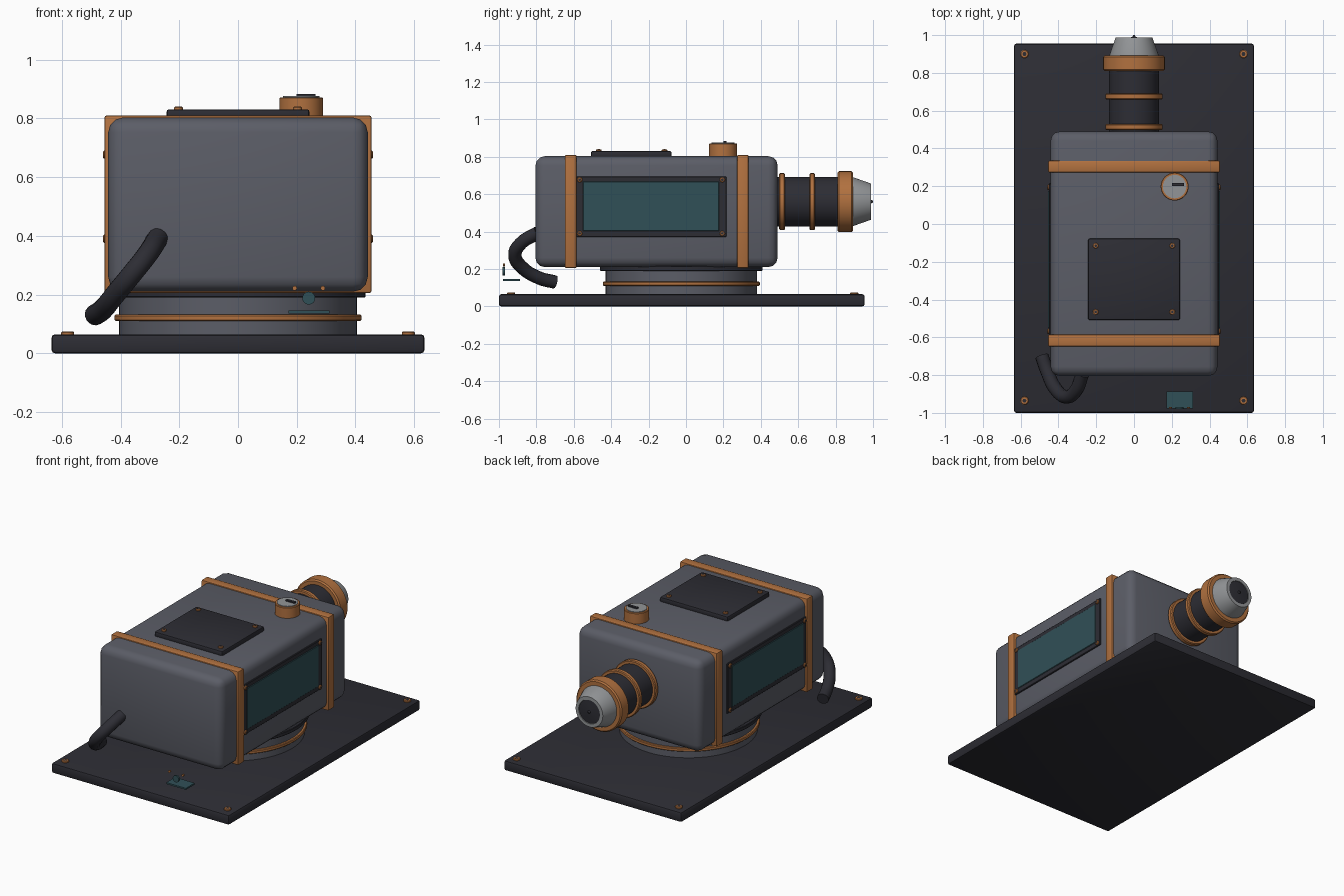
import bpy, bmesh, math
from mathutils import Vector

if "Cube" in bpy.data.objects:
    bpy.data.objects.remove(bpy.data.objects["Cube"])


def mat(name, rgb):
    m = bpy.data.materials.new(name)
    m.diffuse_color = (*rgb, 1)
    m.use_nodes = True
    m.node_tree.nodes["Principled BSDF"].inputs["Base Color"].default_value = m.diffuse_color
    return m


GREY = mat("slate grey", (0.105, 0.11, 0.135))
DARK = mat("charcoal", (0.026, 0.026, 0.034))
COPPER = mat("copper", (0.44, 0.165, 0.05))
TEAL = mat("dark teal", (0.03, 0.08, 0.095))
STEEL = mat("light steel", (0.29, 0.30, 0.31))


def finish(ob, material, angle=35):
    ob.data.materials.append(material)
    bpy.ops.object.select_all(action='DESELECT')
    ob.select_set(True)
    bpy.context.view_layer.objects.active = ob
    bpy.ops.object.shade_smooth_by_angle(angle=math.radians(angle))
    return ob


def new_object(name, bm):
    bmesh.ops.recalc_face_normals(bm, faces=bm.faces)
    me = bpy.data.meshes.new(name)
    bm.to_mesh(me)
    bm.free()
    ob = bpy.data.objects.new(name, me)
    bpy.context.collection.objects.link(ob)
    return ob


def box(name, lo, hi, material, bevel=0, segs=2):
    """Bevelled box between two corners."""
    bm = bmesh.new()
    bmesh.ops.create_cube(bm, size=1)
    for v in bm.verts:
        v.co = Vector([lo[i] + (v.co[i] + 0.5) * (hi[i] - lo[i]) for i in range(3)])
    if bevel:
        bmesh.ops.bevel(bm, geom=bm.edges[:], offset=bevel, segments=segs,
                        profile=0.5, affect='EDGES')
    return finish(new_object(name, bm), material)


def lathe(name, profile, origin, axis, material, sides=40):
    """Solid of revolution from (radius, height) pairs along an axis."""
    bm = bmesh.new()
    rot = Vector((0, 0, 1)).rotation_difference(Vector(axis))
    rings = []
    for r, h in profile:
        rings.append([bm.verts.new(Vector(origin) + rot @ Vector((
            r * math.cos(2 * math.pi * k / sides),
            r * math.sin(2 * math.pi * k / sides), h))) for k in range(sides)])
    for a, b in zip(rings, rings[1:]):
        for k in range(sides):
            n = (k + 1) % sides
            bm.faces.new((a[k], a[n], b[n], b[k]))
    bm.faces.new(rings[0])
    bm.faces.new(rings[-1])
    return finish(new_object(name, bm), material)


def disc(name, r, h0, h1, origin, axis, material, bevel=0.0, sides=40):
    prof = [(r, h0), (r, h1)]
    if bevel:
        prof = [(r - bevel, h0), (r, h0 + bevel), (r, h1 - bevel), (r - bevel, h1)]
    return lathe(name, prof, origin, axis, material, sides)


def screw(name, at, axis, r=0.016):
    disc(name, r, -0.004, 0.009, at, axis, COPPER, 0.003, 12)
    disc(name + "_socket", r * 0.5, 0, 0.0095, at, axis, DARK, 0, 6)


# base plate with corner screws
box("base_plate", (-0.635, -1, 0), (0.635, 0.955, 0.065), DARK, 0.012)
for x in (-0.58, 0.58):
    for y in (-0.935, 0.9):
        screw("base_screw", (x, y, 0.065), (0, 0, 1), 0.022)

# turntable between base and body
TC = (0, -0.025, 0)
disc("turntable", 0.405, 0.06, 0.2, TC, (0, 0, 1), GREY, 0, 64)
disc("turntable_ring", 0.42, 0.11, 0.132, TC, (0, 0, 1), COPPER, 0.004, 64)
disc("turntable_top", 0.435, 0.19, 0.215, TC, (0, 0, 1), DARK, 0.003, 64)

# main housing and its two straps
box("housing", (-0.442, -0.805, 0.21), (0.442, 0.49, 0.803), GREY, 0.05, 3)
for name, y0, y1 in (("front_strap", -0.648, -0.585), ("rear_strap", 0.273, 0.335)):
    box(name, (-0.455, y0, 0.205), (0.455, y1, 0.81), COPPER, 0.008)

# side windows, mirrored left and right
for s, side in ((1, "right"), (-1, "left")):
    def panel(name, y0, y1, z0, z1, depth, material):
        xs = sorted((s * 0.43, s * depth))
        box(side + name, (xs[0], y0, z0), (xs[1], y1, z1), material, 0.003, 1)
    panel("_window_frame", -0.588, 0.216, 0.372, 0.695, 0.45, DARK)
    panel("_window", -0.552, 0.176, 0.402, 0.668, 0.454, TEAL)
    for y in (-0.568, 0.194):
        for z in (0.39, 0.677):
            screw(side + "_window_screw", (s * 0.45, y, z), (s, 0, 0), 0.014)

# top hatch
box("top_hatch", (-0.243, -0.508, 0.795), (0.243, -0.078, 0.831), DARK, 0.008)
for x in (-0.203, 0.203):
    for y in (-0.466, -0.115):
        screw("hatch_screw", (x, y, 0.831), (0, 0, 1), 0.015)

# top knob
KC = (0.215, 0.198, 0)
disc("knob", 0.074, 0.795, 0.872, KC, (0, 0, 1), COPPER, 0.003)
disc("knob_cap", 0.062, 0.86, 0.876, KC, (0, 0, 1), STEEL)
box("knob_pointer", (0.2, 0.2, 0.874), (0.264, 0.217, 0.884), DARK)

# lens barrel
BC, BACK = (0, 0, 0.56), (0, 1, 0)
disc("barrel", 0.132, 0.47, 0.85, BC, BACK, DARK, 0, 48)
disc("barrel_root_ring", 0.152, 0.498, 0.53, BC, BACK, COPPER, 0.005, 48)
disc("barrel_middle_ring", 0.152, 0.66, 0.69, BC, BACK, COPPER, 0.005, 48)
disc("barrel_collar", 0.163, 0.81, 0.893, BC, BACK, COPPER, 0.008, 48)
lathe("nozzle", [(0.13, 0.88), (0.13, 0.895), (0.097, 0.988), (0.076, 0.988),
                 (0.074, 0.97)], BC, BACK, STEEL, 48)
lathe("lens", [(0.075, 0.965), (0.075, 0.984), (0.045, 0.987), (0.01, 0.989),
               (0.004, 1.0)], BC, BACK, DARK, 32)

# front cable
cu = bpy.data.curves.new("cable_path", 'CURVE')
cu.dimensions = '3D'
cu.bevel_depth = 0.036
cu.bevel_resolution = 4
cu.use_fill_caps = True
cu.resolution_u = 8
sp = cu.splines.new('BEZIER')
path = [(-0.272, -0.79, 0.395), (-0.31, -0.885, 0.335), (-0.36, -0.915, 0.272),
        (-0.415, -0.873, 0.205), (-0.46, -0.78, 0.15), (-0.488, -0.7, 0.13)]
sp.bezier_points.add(len(path) - 1)
for p, co in zip(sp.bezier_points, path):
    p.co = co
    p.handle_left_type = p.handle_right_type = 'AUTO'
tmp = bpy.data.objects.new("cable_path", cu)
bpy.context.collection.objects.link(tmp)
bpy.context.view_layer.update()
me = bpy.data.meshes.new_from_object(tmp.evaluated_get(bpy.context.evaluated_depsgraph_get()))
bpy.data.objects.remove(tmp)
me.materials.clear()
cable = bpy.data.objects.new("cable", me)
bpy.context.collection.objects.link(cable)
finish(cable, DARK, 50)

# small status plate with lamp and pins at the front
FRONT = (0, -1, 0)
box("status_plate", (0.172, -0.978, 0.136), (0.312, -0.888, 0.146), TEAL)
disc("status_lamp", 0.022, 0.968, 0.98, (0.241, 0, 0.188), FRONT, TEAL, 0, 16)
for x in (0.193, 0.289):
    disc("status_pin", 0.008, 0.968, 0.978, (x, 0, 0.222), FRONT, COPPER, 0, 10)
